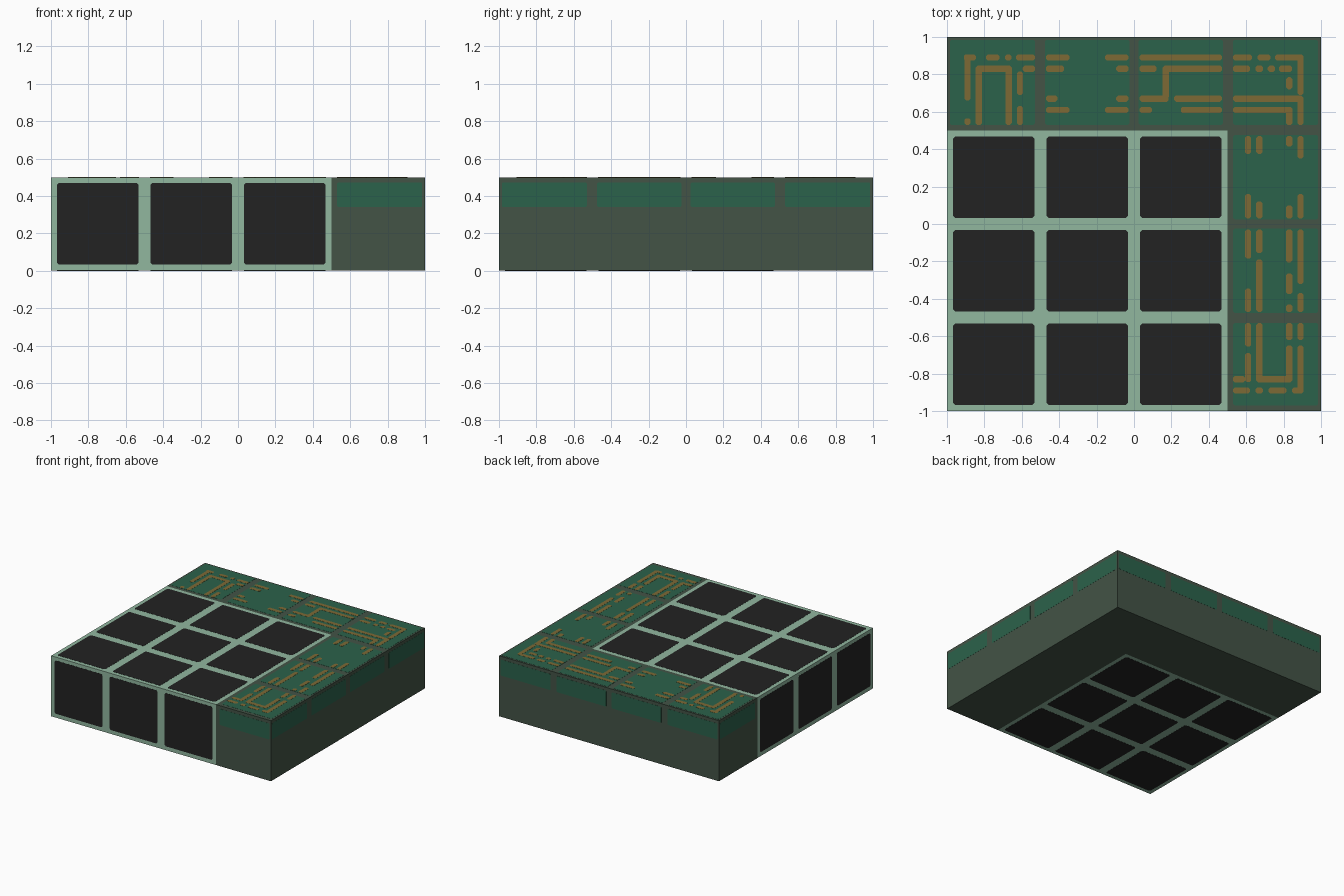
import bpy, bmesh
from mathutils import Vector

if "Cube" in bpy.data.objects:
    bpy.data.objects.remove(bpy.data.objects["Cube"])


def mat(name, rgb):
    m = bpy.data.materials.new(name)
    m.diffuse_color = (*rgb, 1)
    m.use_nodes = True
    m.node_tree.nodes["Principled BSDF"].inputs["Base Color"].default_value = m.diffuse_color
    return m


FRAME = mat("pale green frame", (0.283, 0.474, 0.347))
BLACK = mat("black panel", (0.016, 0.016, 0.016))
BASE = mat("grey green base", (0.056, 0.087, 0.061))
BOARD = mat("board green", (0.024, 0.122, 0.070))
COPPER = mat("copper trace", (0.205, 0.144, 0.036))
E = 0.001          # layer thickness


def finish(name, bm, material):
    bmesh.ops.recalc_face_normals(bm, faces=bm.faces)
    me = bpy.data.meshes.new(name)
    bm.to_mesh(me)
    bm.free()
    me.materials.append(material)
    ob = bpy.data.objects.new(name, me)
    bpy.context.collection.objects.link(ob)
    return ob


def prism(bm, pts, offset):
    f = bm.faces.new([bm.verts.new(p) for p in pts])
    r = bmesh.ops.extrude_face_region(bm, geom=[f])
    bmesh.ops.translate(bm, vec=offset,
                        verts=[v for v in r["geom"] if isinstance(v, bmesh.types.BMVert)])


def plate(bm, axis, inner, outer, u, v, c):
    """Thin plate with clipped corners, flat to the given axis."""
    (a, b), (d, e) = u, v
    pts = [(a + c, d), (b - c, d), (b, d + c), (b, e - c),
           (b - c, e), (a + c, e), (a, e - c), (a, d + c)]

    def place(p):
        q = list(p)
        q.insert(axis, inner)
        return Vector(q)
    off = Vector((0, 0, 0))
    off[axis] = outer - inner
    prism(bm, [place(p) for p in pts], off)


# core block and L-shaped base
L, H, K = 1 - E, 0.5 - 2 * E, 0.5


def block(name, outline, material):
    bm = bmesh.new()
    prism(bm, [Vector((x, y, E)) for x, y in outline], Vector((0, 0, H - E)))
    finish(name, bm, material)


block("panel_block", [(-L, -L), (K, -L), (K, K), (-L, K)], FRAME)
block("board_base", [(K, -L), (L, -L), (L, L), (-L, L), (-L, K), (K, K)], BASE)

# black panels: top, bottom, front and left
cells = [(i * 0.5 - 0.967, i * 0.5 - 0.533) for i in range(3)]
zspan = (0.033, 0.47)
bm = bmesh.new()
for u in cells:
    plate(bm, 1, -L, -1, u, zspan, 0.01)
    plate(bm, 0, -L, -1, u, zspan, 0.01)
    for v in cells:
        plate(bm, 2, H, H + E, u, v, 0.01)
        plate(bm, 2, E, 0, u, v, 0.01)
finish("black_panels", bm, BLACK)

# green board tiles on the top and along the upper side walls
bm = bmesh.new()
tiles = [(-0.985, -0.53), (-0.475, -0.025), (0.025, 0.475), (0.53, 0.985)]
strip = (0.34, 0.472)
for i, u in enumerate(tiles):
    plate(bm, 2, H, H + E, u, (0.53, 0.985), 0.008)
    if i < 3:
        plate(bm, 2, H, H + E, (0.53, 0.985), (max(u[0], -0.97), u[1]), 0.008)
    plate(bm, 0, L, 1, u, strip, 0.006)
    plate(bm, 1, L, 1, u, strip, 0.006)
plate(bm, 1, -L, -1, tiles[3], strip, 0.006)
plate(bm, 0, -L, -1, tiles[3], strip, 0.006)
finish("board_tiles", bm, BOARD)

# copper traces: runs along a track, broken at the tile joints
traces = bmesh.new()


def track(along, pos, *ends):
    for a, b in zip(ends[::2], ends[1::2]):
        for t0 in (-0.97, -0.47, 0.03, 0.53):
            lo, hi = max(a, t0), min(b, t0 + 0.44)
            if hi - lo < 0.02:
                continue
            run, wide = (lo, hi), (pos - 0.0165, pos + 0.0165)
            u, v = (run, wide) if along == "x" else (wide, run)
            plate(traces, 2, H + E, H + 2 * E, u, v, 0.009)


# back row
track("x", 0.89, -.91, -.845, -.79, -.72, -.69, -.655, -.63, -.345,
      -.155, .63, .66, .73, .755, .905)
track("x", 0.83, -.845, -.655, -.595, -.375, -.095, .12, .155, .62,
      .65, .69, .715, .755, .775, .845)
track("x", 0.67, -.47, -.41, -.095, .185, .215, .905)
track("x", 0.61, -.47, -.345, -.155, .095, .25, .845)
track("y", -0.89, .53, .565, .66, .905)
for x in (-0.83, -0.67):
    track("y", x, .53, .845)
track("y", -0.61, .53, .63, .69, .815)
track("y", 0.17, .67, .845)

# right column
track("y", 0.61, .375, .47, -.185, .16, -.655, -.345, -.845, -.69)
track("y", 0.67, .375, .47, -.155, .12, -.845, -.19)
track("y", 0.83, .72, .785, .415, .625, -.205, .1, -.375, -.265,
      -.62, -.43, -.845, -.65)
track("y", 0.89, .69, .905, .35, .685, -.32, .16, -.62, -.37, -.9, -.65)
track("x", -0.83, .53, .595, .655, .845)
track("x", -0.89, .53, .62, .65, .69, .72, .815, .845, .905)
finish("copper_traces", traces, COPPER)
